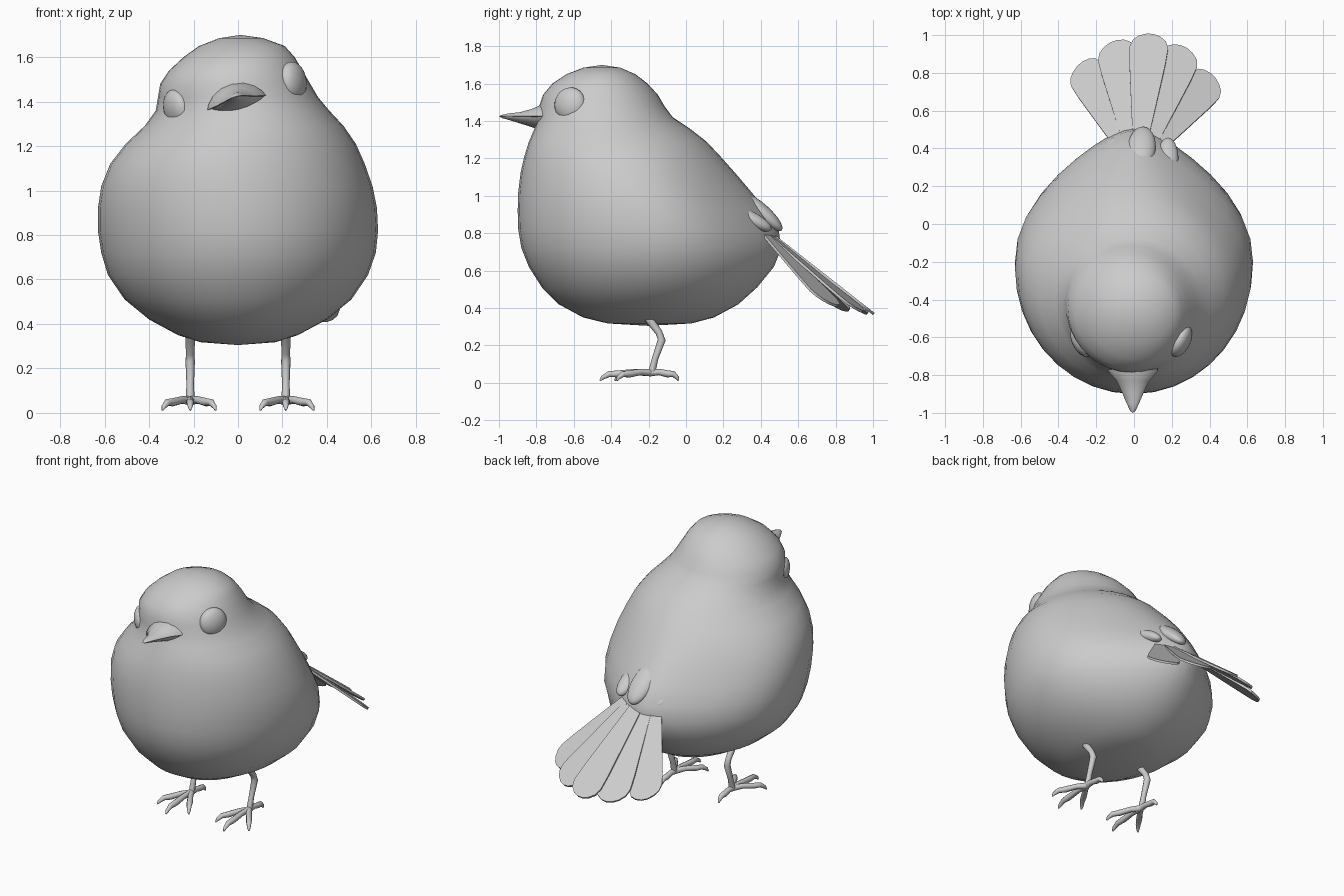
import bpy, bmesh
from math import sin, cos, pi, exp, radians
from mathutils import Vector, Matrix

if "Cube" in bpy.data.objects:
    bpy.data.objects.remove(bpy.data.objects["Cube"])


def finish(name, bm, angle=50):
    bmesh.ops.recalc_face_normals(bm, faces=bm.faces)
    me = bpy.data.meshes.new(name)
    bm.to_mesh(me)
    bm.free()
    ob = bpy.data.objects.new(name, me)
    bpy.context.collection.objects.link(ob)
    bpy.ops.object.select_all(action='DESELECT')
    ob.select_set(True)
    bpy.context.view_layer.objects.active = ob
    bpy.ops.object.shade_smooth_by_angle(angle=radians(angle))
    return ob


def loft(name, rings, start, end, angle=50):
    """Skin closed rings of points, closing both ends with a pole point."""
    bm = bmesh.new()
    vs = [[bm.verts.new(p) for p in r] for r in rings]
    n = len(vs[0])
    for a, b in zip(vs, vs[1:]):
        for i in range(n):
            bm.faces.new((a[i], a[(i + 1) % n], b[(i + 1) % n], b[i]))
    for pole, r in ((start, vs[0]), (end, vs[-1])):
        p = bm.verts.new(pole)
        for i in range(n):
            bm.faces.new((p, r[i], r[(i + 1) % n]))
    return finish(name, bm, angle)


def ellipsoid(name, loc, radii, x_axis, y_hint):
    """Sphere scaled along its own axes; local x points along x_axis."""
    x = Vector(x_axis).normalized()
    z = x.cross(Vector(y_hint)).normalized()
    y = z.cross(x)
    rot = Matrix((x, y, z)).transposed().to_4x4()
    bm = bmesh.new()
    bmesh.ops.create_uvsphere(bm, u_segments=24, v_segments=14, radius=1,
                              matrix=Matrix.Translation(loc) @ rot @ Matrix.Diagonal((*radii, 1)))
    return finish(name, bm, 80)


def tube(name, pts, radii, n=8):
    """Tapered round limb through a few points."""
    pts = [Vector(p) for p in pts]
    rings = []
    for i, p in enumerate(pts):
        d = (pts[min(i + 1, len(pts) - 1)] - pts[max(i - 1, 0)]).normalized()
        u = d.cross(Vector((1, 0.01, 0)) if abs(d.x) < 0.8 else Vector((0, 0, 1))).normalized()
        v = d.cross(u)
        rings.append([p + radii[i] * (cos(2 * pi * k / n) * u + sin(2 * pi * k / n) * v) for k in range(n)])
    return loft(name, rings, pts[0], pts[-1], 60)


# Body and head: level rings (z, front y, back y, left x, right x)
SECTIONS = [
    (0.318, -0.42, 0.03, -0.17, 0.17), (0.35, -0.55, 0.15, -0.27, 0.27),
    (0.42, -0.68, 0.28, -0.40, 0.40), (0.51, -0.77, 0.38, -0.51, 0.51),
    (0.62, -0.84, 0.47, -0.585, 0.585), (0.72, -0.88, 0.51, -0.615, 0.62),
    (0.82, -0.897, 0.495, -0.63, 0.63), (0.92, -0.90, 0.43, -0.63, 0.625),
    (1.02, -0.897, 0.35, -0.615, 0.605), (1.12, -0.885, 0.265, -0.575, 0.57),
    (1.21, -0.865, 0.185, -0.505, 0.53), (1.29, -0.84, 0.11, -0.42, 0.475),
    (1.36, -0.81, 0.02, -0.37, 0.41), (1.42, -0.79, -0.07, -0.36, 0.36),
    (1.48, -0.785, -0.115, -0.35, 0.325), (1.54, -0.765, -0.15, -0.31, 0.29),
    (1.60, -0.715, -0.205, -0.245, 0.255), (1.65, -0.64, -0.27, -0.175, 0.21),
    (1.685, -0.55, -0.35, -0.085, 0.115)]
SEG = 36
rings = []
for z, yf, yb, xl, xr in SECTIONS:
    cx, rx, cy, ry = (xl + xr) / 2, (xr - xl) / 2, (yf + yb) / 2, (yb - yf) / 2
    taper = 0.52 * exp(-((z - 0.85) / 0.33) ** 2)
    ring = []
    for k in range(SEG):
        s, c = sin(2 * pi * k / SEG), cos(2 * pi * k / SEG)
        ring.append((cx + rx * c * (1 - taper * max(s, 0) ** 2.5), cy + ry * s, z))
    rings.append(ring)
loft("body", rings, (0, -0.2, 0.305), (0.01, -0.45, 1.70), 80)

# Eyes, following the tilted head
ellipsoid("eye_right", (0.248, -0.62, 1.49), (0.05, 0.09, 0.09), (0.88, -0.45, 0.12), (0, 1, 0))
ellipsoid("eye_left", (-0.275, -0.62, 1.366), (0.05, 0.09, 0.09), (-0.88, -0.45, -0.22), (0, 1, 0))

# Beak: upper and lower halves, rolled with the head (y, half width, up, down, centre z)
roll = Matrix.Rotation(radians(-14), 3, 'Y')
BEAK = [(-0.70, 0.14, 0.095, 0.05, 1.393), (-0.78, 0.135, 0.088, 0.045, 1.395),
        (-0.83, 0.09, 0.058, 0.035, 1.404), (-0.89, 0.06, 0.034, 0.025, 1.412),
        (-0.95, 0.034, 0.02, 0.015, 1.42), (-0.99, 0.014, 0.008, 0.008, 1.423)]


def beak_ring(y, w, h, cz, sign):
    pts = []
    for k in range(9):
        a = pi * k / 8
        pts.append(Vector((w * cos(a), 0, sign * h * sin(a) ** 1.4)))
    pts += [Vector((w * f, 0, -sign * 0.001)) for f in (-0.5, 0, 0.5)]
    return [roll @ p + Vector((-0.006, y, cz)) for p in pts]


loft("beak_upper", [beak_ring(y, w, u, c, 1) for y, w, u, d, c in BEAK],
     (-0.006, -0.70, 1.40), (-0.006, -1.0, 1.424), 40)
loft("beak_lower", [beak_ring(y + 0.01, w * 0.94, d, c, -1) for y, w, u, d, c in BEAK],
     (-0.006, -0.69, 1.38), (-0.006, -0.985, 1.42), 40)

# Tail: a fan of round-tipped feathers
TIPS = [(-0.285, 0.85, 0.395), (-0.105, 0.965, 0.372), (0.085, 1.0, 0.365),
        (0.265, 0.935, 0.385), (0.42, 0.785, 0.425)]
for i, tip in enumerate(TIPS):
    base, tip = Vector((0.03 + (i - 2) * 0.042, 0.40, 0.835)), Vector(tip)
    along = tip - base
    side = Vector((1, 0, 0)) - along * (along.x / along.length_squared)
    side = (side + Vector((0, -0.25 * (i - 2), 0))).normalized()
    normal = side.cross(along).normalized()
    outline = [(0, 0.035), (0.4, 0.068), (0.75, 0.096), (0.88, 0.102), (0.94, 0.088), (0.98, 0.056), (1, 0.018)]
    outline = outline + [(t, -w) for t, w in reversed(outline)]
    lift = 0.006 * (2 - abs(i - 2))
    bm = bmesh.new()
    f = bm.faces.new([bm.verts.new(base + along * t + side * w + normal * lift) for t, w in outline])
    new = bmesh.ops.extrude_face_region(bm, geom=[f])['geom']
    bmesh.ops.translate(bm, vec=-normal * 0.014, verts=[g for g in new if isinstance(g, bmesh.types.BMVert)])
    finish(f"tail_feather_{i + 1}", bm, 30)

# Soft feather lobes covering the root of the tail
ellipsoid("rump_middle", (0.04, 0.40, 0.915), (0.15, 0.075, 0.045), (0.06, 0.68, -0.6), (1, 0, 0))
ellipsoid("rump_left", (-0.11, 0.35, 0.87), (0.12, 0.055, 0.04), (0.12, 0.75, -0.4), (1, 0, 0))
ellipsoid("rump_right", (0.18, 0.35, 0.875), (0.12, 0.055, 0.04), (0.0, 0.75, -0.4), (1, 0, 0))
ellipsoid("tail_root", (0.03, 0.42, 0.79), (0.13, 0.10, 0.04), (0.05, 0.7, -0.6), (1, 0, 0))

# Legs and feet, the same on both sides
for side, sx in (("left", -1), ("right", 1)):
    x = sx * 0.215
    tube(f"leg_{side}", [(x, -0.25, 0.42), (x, -0.19, 0.33), (x, -0.145, 0.27), (x, -0.13, 0.23),
                         (x, -0.165, 0.13), (x, -0.185, 0.05)],
         [0.024, 0.022, 0.019, 0.021, 0.017, 0.02])
    toes = {"inner": (-0.115, -0.19), "middle": (0.0, -0.27), "outer": (0.125, -0.18), "back": (0.0, 0.15)}
    for toe, (dx, dy) in toes.items():
        path = [(0, 0.055), (0.3, 0.058), (0.62, 0.048), (0.82, 0.047), (0.95, 0.028), (1.0, 0.012)]
        tube(f"toe_{toe}_{side}", [(x + sx * dx * t, -0.19 + dy * t, z) for t, z in path],
             [0.02, 0.017, 0.019, 0.016, 0.011, 0.004])
